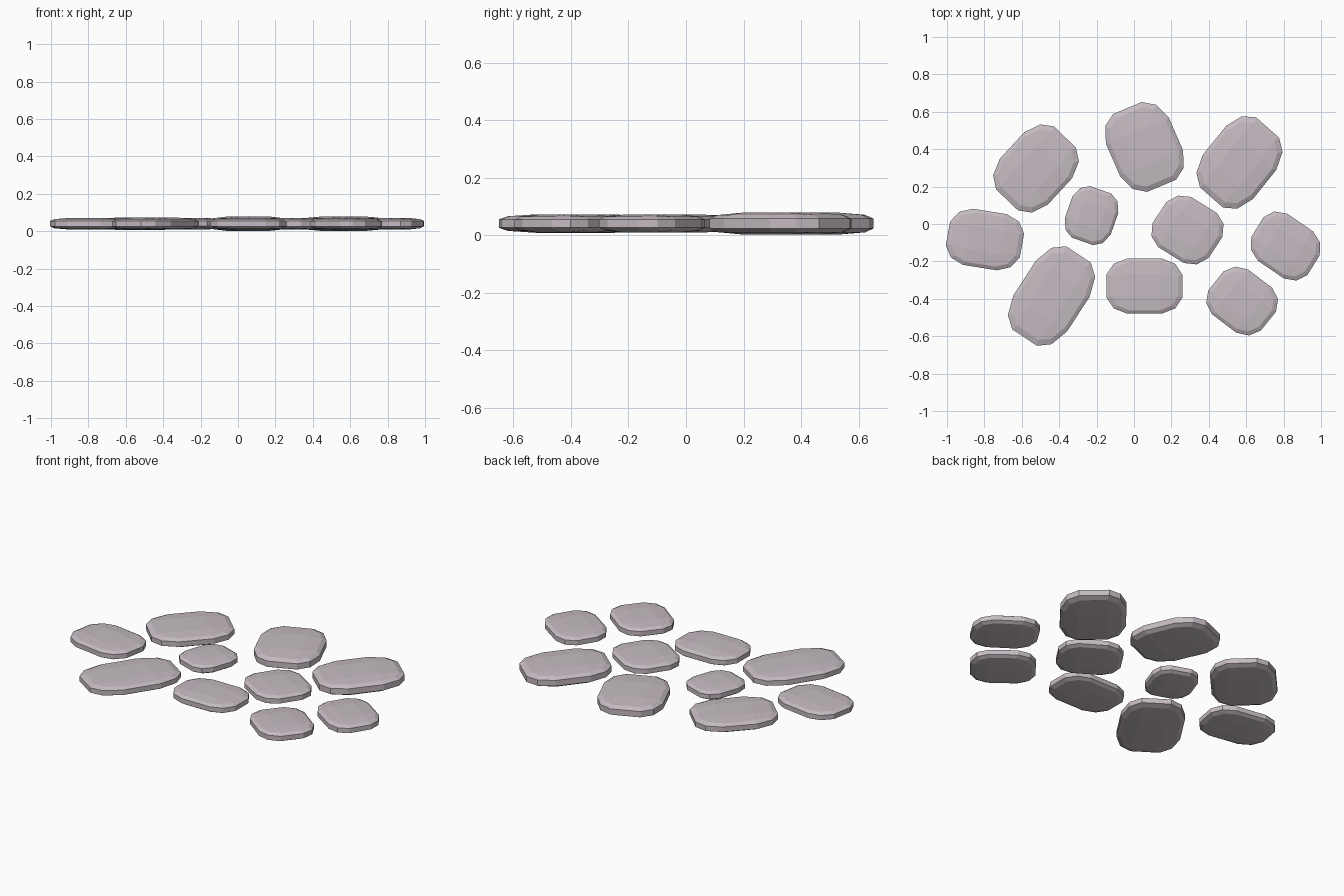
import bpy, bmesh
from mathutils import Vector

if "Cube" in bpy.data.objects:
    bpy.data.objects.remove(bpy.data.objects["Cube"])

stone_mat = bpy.data.materials.new("mauve_stone")
stone_mat.diffuse_color = (0.56, 0.50, 0.54, 1)
stone_mat.use_nodes = True
stone_mat.node_tree.nodes["Principled BSDF"].inputs["Base Color"].default_value = stone_mat.diffuse_color

# each stone: centre, long/short half-axes in plan (1/1000 unit), half height
STONES = [
    ((-524, 297), (128, -123), (155, 168), 0.033),
    ((56, 412), (168, 70), (-91, 208), 0.038),
    ((564, 329), (134, -118), (150, 187), 0.038),
    ((-227, 45), (123, -43), (48, 138), 0.030),
    ((286, -32), (150, -93), (88, 134), 0.031),
    ((-797, -83), (198, -32), (27, 150), 0.031),
    ((810, -118), (150, -102), (78, 126), 0.031),
    ((-441, -385), (144, -96), (144, 222), 0.032),
    ((56, -332), (203, 0), (0, 147), 0.031),
    ((578, -412), (141, -107), (96, 120), 0.031),
]
MID = 0.04


def plan(i, j):
    """Rounded-rectangle position of a point on a 4 x 4 grid."""
    edge_i, edge_j = i in (0, 3), j in (0, 3)
    si, sj = (1 if i > 1 else -1), (1 if j > 1 else -1)
    if edge_i and edge_j:
        return si * 0.81, sj * 0.81
    return si * (1 if edge_i else 0.46), sj * (1 if edge_j else 0.42)


RIM = ([(i, 0) for i in range(3)] + [(3, j) for j in range(3)]
       + [(i, 3) for i in (3, 2, 1)] + [(0, j) for j in (3, 2, 1)])


def make_stone(name, centre, u, v, h):
    c, u, v = (Vector(p) / 1000 for p in (centre, u, v))
    bm = bmesh.new()

    def vert(i, j, scale, z):
        a, b = plan(i, j)
        p = c + (u * a + v * b) * scale
        return bm.verts.new((p.x, p.y, MID + z))

    # domed caps, then a straight side wall between two bevels
    caps = []
    for s in (-1, 1):
        cap = {}
        for i in range(4):
            for j in range(4):
                rim = (i, j) in RIM
                cap[i, j] = vert(i, j, 0.88 if rim else 1.0, s * h * (0.8 if rim else 1))
        for i in range(3):
            for j in range(3):
                bm.faces.new([cap[i, j], cap[i + 1, j], cap[i + 1, j + 1], cap[i, j + 1]])
        caps.append([cap[k] for k in RIM])
    walls = [[vert(i, j, 1, s * h * 0.45) for i, j in RIM] for s in (-1, 1)]
    rings = [caps[0], walls[0], walls[1], caps[1]]
    for lo, hi in zip(rings, rings[1:]):
        for k in range(12):
            n = (k + 1) % 12
            bm.faces.new([lo[k], lo[n], hi[n], hi[k]])
    bmesh.ops.recalc_face_normals(bm, faces=bm.faces)
    mesh = bpy.data.meshes.new(name)
    bm.to_mesh(mesh)
    bm.free()
    mesh.materials.append(stone_mat)
    bpy.context.collection.objects.link(bpy.data.objects.new(name, mesh))


for n, (centre, u, v, h) in enumerate(STONES, 1):
    make_stone(f"paving_stone_{n}", centre, u, v, h)
